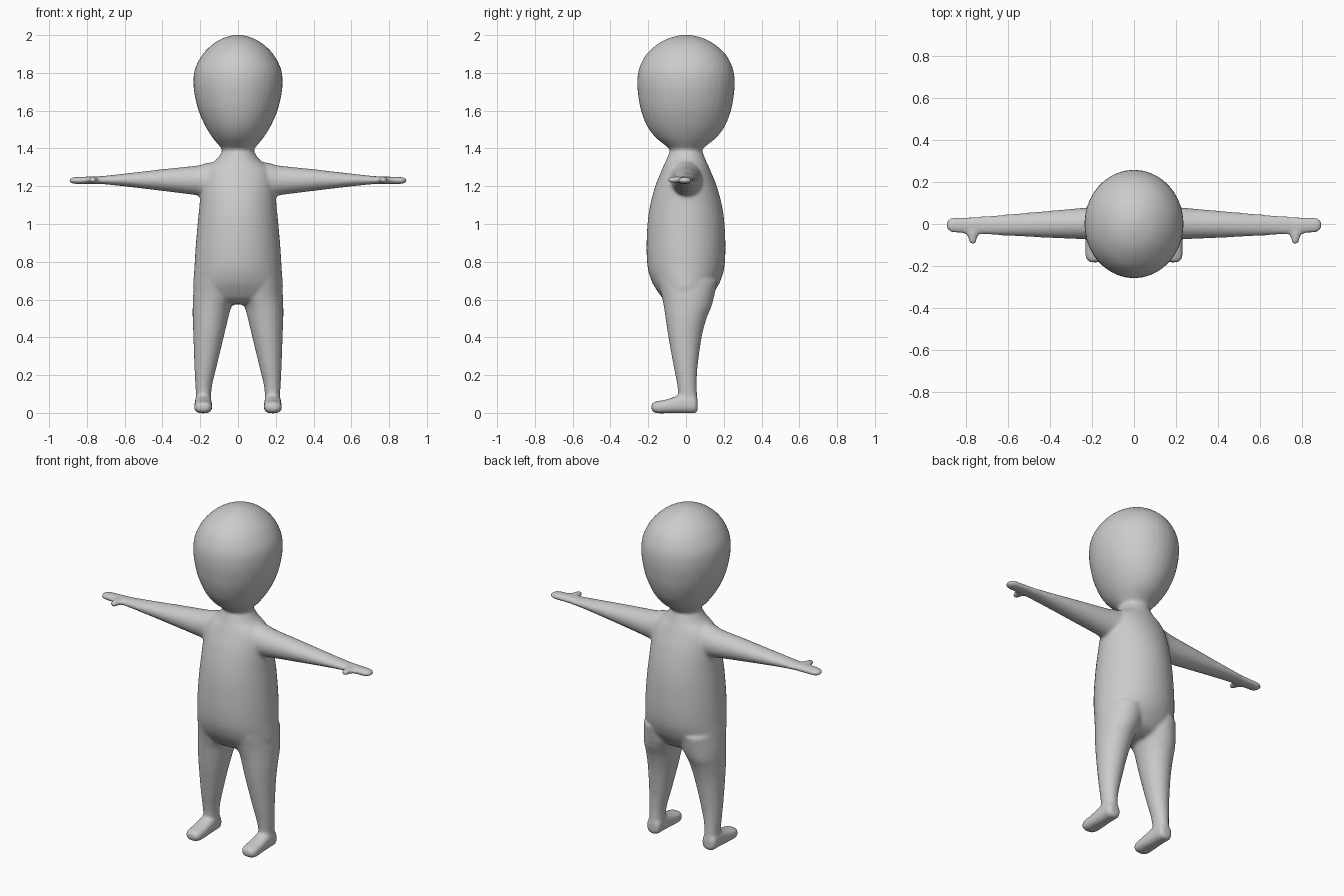
import bpy, bmesh, math
from mathutils import Vector

SEG = 40
bm = bmesh.new()


def spline(rows, steps=5):
    """Catmull-Rom through a list of equal-length tuples."""
    out = []
    for i in range(len(rows) - 1):
        a, b = rows[max(i - 1, 0)], rows[i]
        c, d = rows[i + 1], rows[min(i + 2, len(rows) - 1)]
        for s in range(steps):
            t = s / steps
            out.append([0.5 * (2 * q + (r - p) * t + (2 * p - 5 * q + 4 * r - w) * t * t
                        + (3 * q - p - 3 * r + w) * t ** 3) for p, q, r, w in zip(a, b, c, d)])
    return out + [list(rows[-1])]


def loft(axis, rows, mirror=False, power=1.0):
    """Closed tube; each row is (position, min_u, max_u, min_v, max_v)."""
    order = {'X': lambda p, u, v: (p, u, v), 'Y': lambda p, u, v: (u, p, v),
             'Z': lambda p, u, v: (u, v, p)}[axis]
    for side in ((1, -1) if mirror else (1,)):
        rings = []
        for p, u0, u1, v0, v1 in spline(rows):
            ring = []
            for k in range(SEG):
                a = 2 * math.pi * k / SEG
                c, s = math.cos(a), math.sin(a)
                c = math.copysign(abs(c) ** power, c)
                s = math.copysign(abs(s) ** power, s)
                co = Vector(order(p, (u0 + u1) / 2 + (u1 - u0) / 2 * c,
                                  (v0 + v1) / 2 + (v1 - v0) / 2 * s))
                co.x *= side
                ring.append(bm.verts.new(co))
            rings.append(ring)
        for r, q in zip(rings, rings[1:]):
            for k in range(SEG):
                n = (k + 1) % SEG
                bm.faces.new((r[k], r[n], q[n], q[k]))
        bm.faces.new(rings[0][::-1])
        bm.faces.new(rings[-1])


def centred(rows):
    return [(z, -w, w, -d, d) for z, w, d in rows]


# Head and neck
loft('Z', centred([(1.30, .09, .09), (1.36, .085, .087), (1.395, .085, .087), (1.42, .105, .115),
                   (1.46, .137, .163), (1.52, .174, .207), (1.60, .209, .238), (1.68, .229, .253),
                   (1.75, .236, .258), (1.82, .228, .249), (1.89, .193, .216), (1.94, .148, .167),
                   (1.975, .098, .112), (1.995, .045, .052), (2.002, .008, .008)]))

# Torso
loft('Z', centred([(.575, .10, .06), (.60, .20, .115), (.65, .236, .155), (.70, .236, .183),
                   (.77, .231, .203), (.87, .225, .209), (1.0, .214, .204), (1.1, .204, .190),
                   (1.2, .197, .163), (1.27, .186, .135), (1.31, .157, .118), (1.34, .115, .104),
                   (1.38, .087, .088), (1.41, .07, .07)]))

# Legs
loft('Z', [(.02, .145, .222, -.035, .058), (.08, .143, .222, -.040, .060), (.15, .136, .226, -.047, .057),
           (.25, .112, .231, -.066, .062), (.40, .076, .236, -.093, .083), (.50, .052, .240, -.108, .109),
           (.56, .035, .240, -.117, .134), (.62, .005, .238, -.13, .150), (.70, .005, .228, -.15, .165)],
     mirror=True)

# Feet
loft('Y', [(-.183, .165, .205, .02, .042), (-.175, .148, .222, .006, .055), (-.15, .138, .232, -.002, .062),
           (-.10, .136, .232, -.002, .072), (-.05, .138, .230, -.002, .088), (0, .140, .228, -.002, .10),
           (.045, .142, .226, -.002, .09), (.062, .155, .212, .008, .07)], mirror=True, power=.75)

# Arms and mitten hands
loft('X', [(.08, -.09, .09, 1.13, 1.335), (.17, -.082, .085, 1.138, 1.322), (.22, -.074, .079, 1.152, 1.309),
           (.40, -.066, .063, 1.175, 1.290), (.60, -.056, .046, 1.199, 1.267), (.72, -.050, .037, 1.211, 1.254),
           (.80, -.046, .033, 1.212, 1.251), (.86, -.042, .031, 1.212, 1.249), (.883, -.034, .024, 1.217, 1.244),
           (.893, -.015, .01, 1.224, 1.238)], mirror=True)

# Thumbs
loft('Y', [(-.097, .762, .774, 1.228, 1.240), (-.088, .751, .785, 1.219, 1.249),
           (-.06, .745, .793, 1.217, 1.251), (-.04, .732, .808, 1.216, 1.251),
           (-.02, .725, .815, 1.218, 1.248)], mirror=True)

bmesh.ops.recalc_face_normals(bm, faces=bm.faces)
mesh = bpy.data.meshes.new("body")
bm.to_mesh(mesh)
bm.free()
body = bpy.data.objects.new("body", mesh)
bpy.context.collection.objects.link(body)

# One plain grey skin
grey = bpy.data.materials.new("light grey")
grey.diffuse_color = (.6, .6, .6, 1)
mesh.materials.append(grey)

# Fuse the parts into one skin and soften the joins
fuse = body.modifiers.new("fuse", 'REMESH')
fuse.mode = 'VOXEL'
fuse.voxel_size = .009
fuse.use_smooth_shade = True
soft = body.modifiers.new("soften", 'SMOOTH')
soft.factor = .5
soft.iterations = 8
